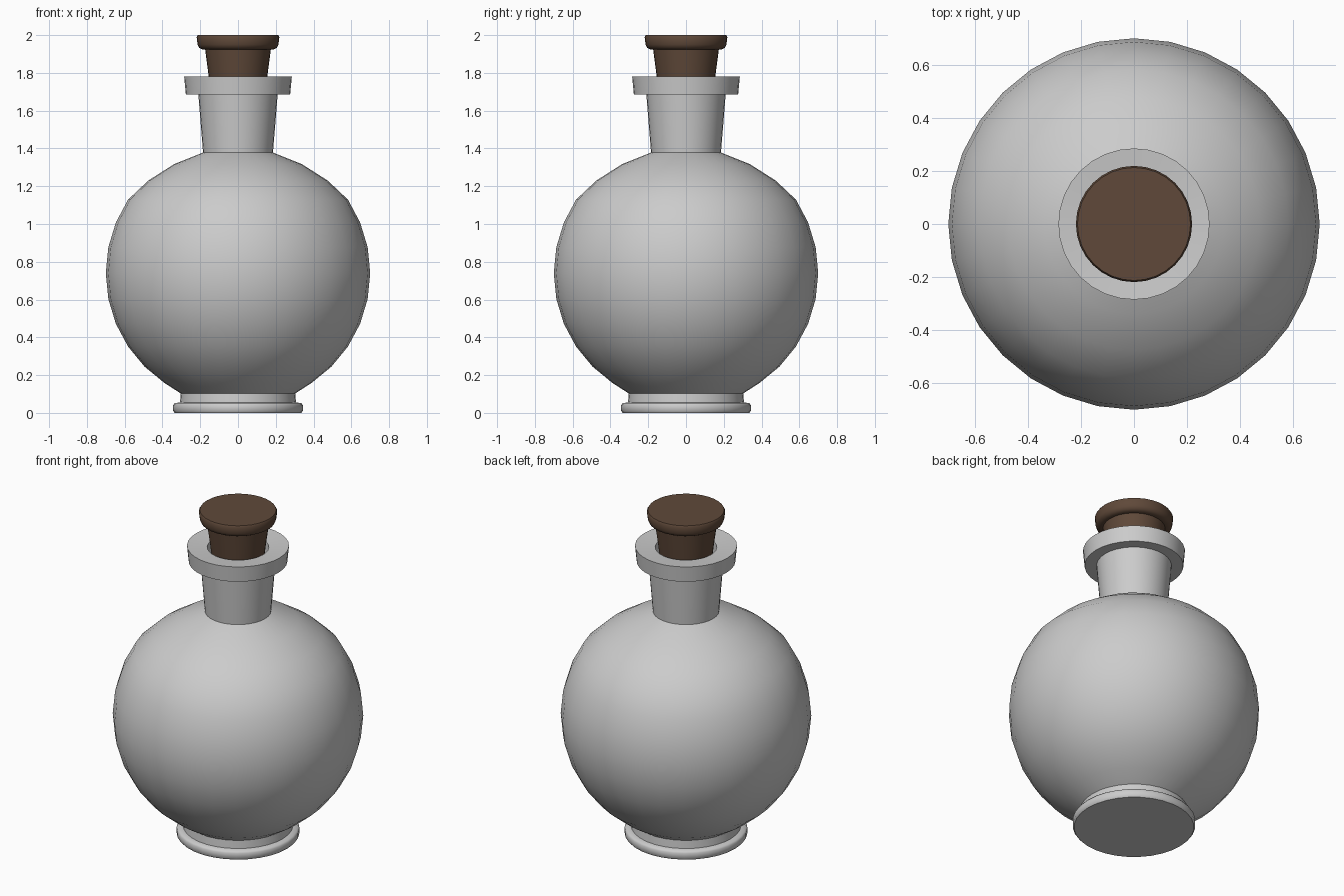
import bpy
import math

default = bpy.data.objects.get("Cube")
if default:
    bpy.data.objects.remove(default, do_unlink=True)

SEGMENTS = 32


def material(name, color):
    mat = bpy.data.materials.new(name)
    mat.use_nodes = True
    mat.diffuse_color = color
    mat.node_tree.nodes["Principled BSDF"].inputs["Base Color"].default_value = color
    return mat


def lathe(name, profile, mat, sharp=35):
    """Spin a (radius, height) profile around z; radius 0 becomes a pole."""
    verts, rings, faces = [], [], []
    for r, z in profile:
        count = SEGMENTS if r > 0 else 1
        start = len(verts)
        for i in range(count):
            a = math.tau * i / SEGMENTS
            verts.append((r * math.cos(a), r * math.sin(a), z))
        rings.append([start + i % count for i in range(SEGMENTS + 1)])
    for low, high in zip(rings, rings[1:]):
        for i in range(SEGMENTS):
            quad = (low[i], low[i + 1], high[i + 1], high[i])
            faces.append(tuple(dict.fromkeys(quad)))
    mesh = bpy.data.meshes.new(name)
    mesh.from_pydata(verts, [], faces)
    mesh.materials.append(mat)
    obj = bpy.data.objects.new(name, mesh)
    bpy.context.collection.objects.link(obj)
    bpy.ops.object.select_all(action="DESELECT")
    obj.select_set(True)
    bpy.context.view_layer.objects.active = obj
    bpy.ops.object.shade_smooth_by_angle(angle=math.radians(sharp))
    return obj


glass = material("pale grey glass", (0.6, 0.6, 0.6, 1))
cork = material("brown cork", (0.115, 0.066, 0.041, 1))

# Round belly: sphere rings, easing into a flatter shoulder under the neck
CENTER, RADIUS = 0.74, 0.70
belly = [(RADIUS * math.cos(a), CENTER + RADIUS * math.sin(a))
         for a in (math.radians(11.25 * k) for k in range(-5, 4))]
shoulder = [(0.475, 1.23), (0.338, 1.317), (0.185, 1.378)]
lathe("bottle_belly", [(0.303, 0.103)] + belly + shoulder, glass, 40)

# Foot: short collar above a rounded disc
lathe("bottle_foot", [(0, 0), (0.335, 0), (0.343, 0.01), (0.343, 0.042),
                      (0.335, 0.052), (0.307, 0.055), (0.303, 0.103)], glass, 50)

# Neck, lip and the open inside of the neck
lathe("bottle_neck", [(0.185, 1.378), (0.21, 1.685), (0.276, 1.685),
                      (0.285, 1.78), (0.172, 1.77), (0.155, 1.5), (0, 1.5)], glass)

# Tapered stopper with a wider rounded cap
lathe("cork_stopper", [(0, 1.62), (0.135, 1.62), (0.155, 1.78), (0.174, 1.925)], cork)
lathe("cork_cap", [(0.174, 1.925), (0.19, 1.925), (0.207, 1.934), (0.214, 1.95),
                   (0.219, 1.99), (0.213, 2.0), (0, 2.0)], cork, 40)
